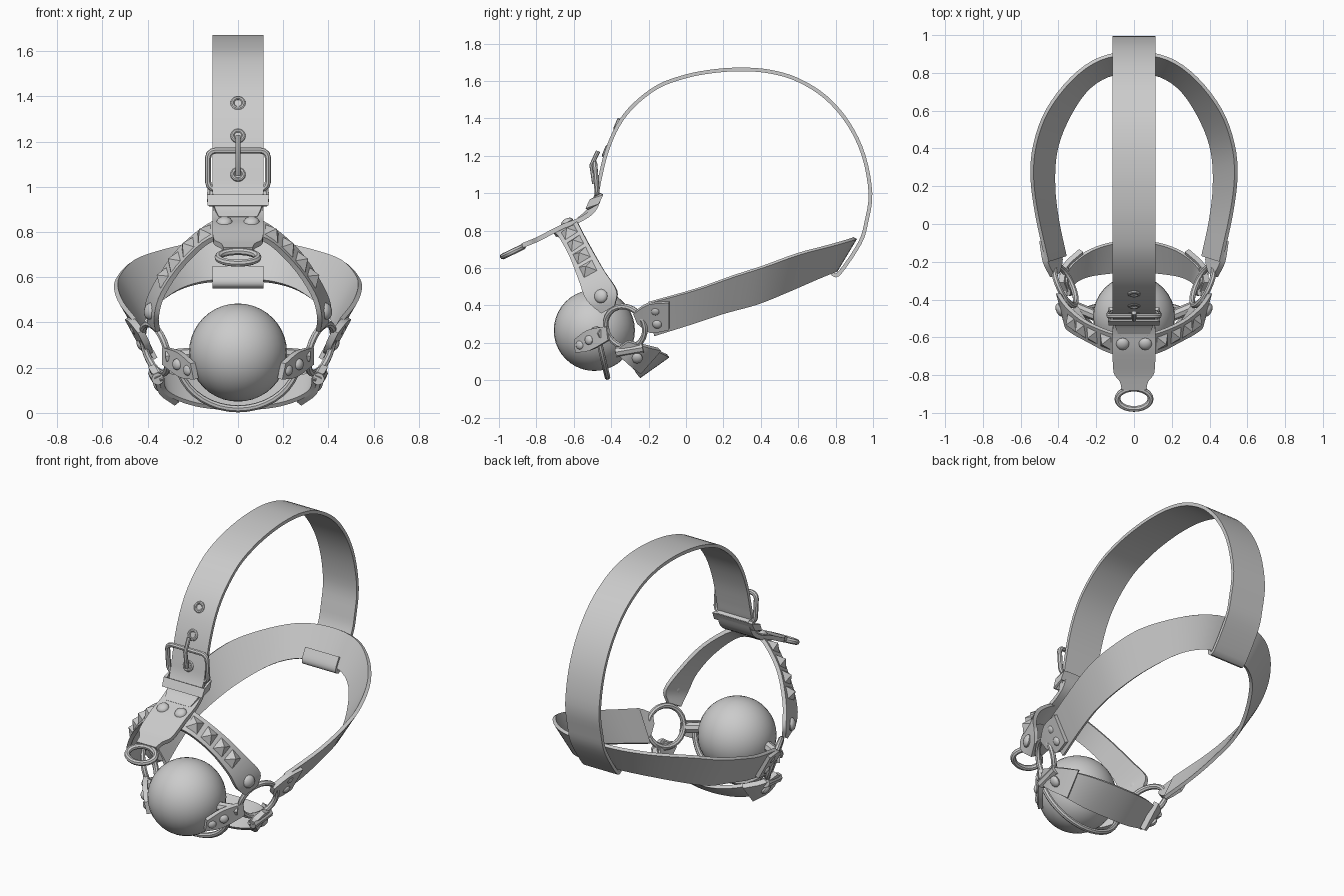
import bpy, bmesh, math
from mathutils import Vector as V

if "Cube" in bpy.data.objects:
    bpy.data.objects.remove(bpy.data.objects["Cube"])

def finish(ob, mirror=False, thick=0):
    if mirror:
        m = ob.modifiers.new("mirror", 'MIRROR')
        m.use_axis = (True, False, False)
        m.merge_threshold = 0.001
    if thick:
        s = ob.modifiers.new("thickness", 'SOLIDIFY')
        s.thickness, s.offset = thick, 0
    bpy.ops.object.select_all(action='DESELECT')
    ob.select_set(True)
    bpy.context.view_layer.objects.active = ob
    bpy.ops.object.convert(target='MESH')
    bpy.ops.object.shade_smooth_by_angle(angle=math.radians(35))
    return ob

def new_object(name, bm):
    me = bpy.data.meshes.new(name)
    bm.to_mesh(me)
    bm.free()
    ob = bpy.data.objects.new(name, me)
    bpy.context.collection.objects.link(ob)
    return ob

def smooth(pts, n, reflect=False):
    """Catmull-Rom curve through the points."""
    p = [V(q) for q in pts]
    first = V((-p[1].x, p[1].y, p[1].z)) if reflect else 2 * p[0] - p[1]
    p = [first] + p + [2 * p[-1] - p[-2]]
    out = []
    for i in range(1, len(p) - 2):
        a, b, c, d = p[i - 1:i + 3]
        for k in range(n):
            t = k / n
            out.append(0.5 * (2 * b + (c - a) * t + (2 * a - 5 * b + 4 * c - d) * t * t
                              + (3 * b - a - 3 * c + d) * t ** 3))
    return out + [p[-2]]

def ribbon(name, a, b, thick=0.02, n=4, mirror=False, closed=False):
    """Leather band stretched between two edge curves."""
    if n > 1:
        refl = mirror and a[0][0] == 0
        a, b = smooth(a, n, refl), smooth(b, n, refl)
    bm = bmesh.new()
    rows = [(bm.verts.new(p), bm.verts.new(q)) for p, q in zip(a, b)]
    if closed:
        rows.append(rows[0])
    for r, s in zip(rows, rows[1:]):
        bm.faces.new((r[0], r[1], s[1], s[0]))
    return finish(new_object(name, bm), mirror, thick)

def strap(name, path, widths, thick=0.02, n=4):
    """Band in the middle plane, path in (y, z)."""
    return ribbon(name, [(-w, y, z) for (y, z), w in zip(path, widths)],
                  [(w, y, z) for (y, z), w in zip(path, widths)], thick, n)

def tube(name, pts, r, cyclic=False, mirror=False):
    cu = bpy.data.curves.new(name, 'CURVE')
    cu.dimensions = '3D'
    cu.bevel_depth, cu.bevel_resolution, cu.use_fill_caps = r, 2, True
    s = cu.splines.new('POLY')
    s.points.add(len(pts) - 1)
    for q, p in zip(s.points, pts):
        q.co = (*p, 1)
    s.use_cyclic_u = cyclic
    ob = bpy.data.objects.new(name, cu)
    bpy.context.collection.objects.link(ob)
    return finish(ob, mirror)

def ring(name, c, normal, R, r, mirror=False, squash=1):
    q = V(normal).to_track_quat('Z', 'Y')
    pts = [V(c) + q @ V((R * math.cos(t), R * squash * math.sin(t), 0))
           for t in [i * math.tau / 24 for i in range(24)]]
    return tube(name, pts, r, True, mirror)

def rivet(name, c, normal, r=0.03):
    bm = bmesh.new()
    bmesh.ops.create_uvsphere(bm, u_segments=12, v_segments=8, radius=r)
    q = V(normal).to_track_quat('Z', 'Y')
    for v in bm.verts:
        v.co = V(c) + q @ V((v.co.x, v.co.y, v.co.z * 0.6))
    return finish(new_object(name, bm), True)

# ball
bpy.ops.mesh.primitive_uv_sphere_add(segments=32, ring_count=20, radius=0.217, location=(0, -0.49, 0.267))
ball = bpy.context.object
ball.name = "ball"
finish(ball)

# strap over the head, folded around the back band
path = [(-0.575, 0.86), (-0.52, 0.91), (-0.48, 0.99), (-0.46, 1.08), (-0.425, 1.22), (-0.365, 1.36), (-0.28, 1.47),
        (-0.15, 1.57), (0, 1.625), (0.15, 1.653), (0.3, 1.662), (0.45, 1.65), (0.6, 1.605), (0.75, 1.51),
        (0.87, 1.37), (0.95, 1.2), (0.986, 1.0), (0.965, 0.85), (0.93, 0.735), (0.825, 0.578),
        (0.79, 0.565), (0.785, 0.59), (0.815, 0.645)]
strap("head_strap", path, [0.085, 0.105] + [0.113] * 21)

# front tab holding the hanging ring
strap("front_tab", [(-0.455, 1.0), (-0.495, 0.91), (-0.57, 0.857), (-0.66, 0.822), (-0.78, 0.76), (-0.83, 0.738),
                    (-0.875, 0.72)], [0.105, 0.11, 0.113, 0.113, 0.108, 0.075, 0.065], 0.025)
ring("hanging_ring", (0, -0.925, 0.688), (0, -0.43, 0.9), 0.088, 0.016, squash=0.68)
rivet("tab_rivets", (0.06, -0.635, 0.845), (0, -0.45, 0.9), 0.035)

# buckle frame, prong and keeper
frame = []
for cx, cz, a0 in ((0.1, 1.13, 0), (-0.1, 1.13, 90), (-0.1, 1.02, 180), (0.1, 1.02, 270)):
    for k in range(4):
        t = math.radians(a0 + 30 * k)
        z = cz + 0.03 * math.sin(t)
        frame.append((cx + 0.032 * math.cos(t), -0.475 - (z - 1.0) * 0.08, z))
tube("buckle_frame", frame, 0.014, True)
tube("buckle_prong", [(0, -0.49, 1.05), (0, -0.505, 1.15), (0, -0.47, 1.225)], 0.012)
loop = [(-0.13, -0.53), (0.13, -0.53), (0.13, -0.47), (-0.13, -0.47)]
ribbon("strap_keeper", [(x, y, 0.915 + (y + 0.53) * 0.5) for x, y in loop],
       [(x, y + 0.02, 0.965 + (y + 0.53) * 0.5) for x, y in loop], 0.018, 1, closed=True)

# eyelets
for y, z in ((-0.37, 1.37), (-0.432, 1.225), (-0.475, 1.055)):
    ring("eyelet", (0, y, z), (0, -0.92, 0.38), 0.025, 0.009)

# band around the back of the head
ribbon("back_band",
       [(0, .905, .76), (.18, .875, .75), (.33, .77, .72), (.46, .6, .675), (.525, .42, .61),
        (.54, .25, .555), (.515, .05, .485), (.46, -.2, .415)],
       [(0, .8, .585), (.14, .785, .58), (.26, .7, .545), (.36, .54, .475), (.415, .38, .41),
        (.425, .2, .36), (.405, .02, .3), (.365, -.17, .24)], mirror=True)
ribbon("back_band_tab",
       [(.488, -.09, .42), (.47, -.2, .41), (.43, -.28, .36)],
       [(.41, -.09, .275), (.39, -.19, .26), (.405, -.26, .31)], 0.03, 3, True)
rivet("back_band_rivet_upper", (.46, -.165, .37), (.85, -.2, -.45), 0.026)
rivet("back_band_rivet_lower", (.43, -.155, .30), (.85, -.2, -.45), 0.026)

# studded cheek bands
A = [(0, -.70, .775), (.12, -.68, .765), (.24, -.62, .66), (.33, -.57, .53), (.36, -.53, .43), (.355, -.45, .36)]
B = [(0, -.58, .845), (.10, -.58, .845), (.25, -.52, .73), (.35, -.44, .59), (.40, -.37, .48), (.39, -.38, .40)]
ribbon("cheek_band", A, B, 0.022, mirror=True)
a, b = smooth(A, 8, True), smooth(B, 8, True)
for i in (10, 14, 18, 22):
    u = (a[i + 1] + b[i + 1] - a[i - 1] - b[i - 1]).normalized()
    w = (b[i] - a[i]).normalized()
    nrm = u.cross(w).normalized()
    if nrm.y > 0:
        nrm = -nrm
    w = nrm.cross(u)
    c = (a[i] + b[i]) / 2 + nrm * 0.01
    bm = bmesh.new()
    base = [bm.verts.new(c + u * s * 0.036 + w * t * 0.04) for s, t in ((-1, -1), (1, -1), (1, 1), (-1, 1))]
    tip = bm.verts.new(c + nrm * 0.035)
    bm.faces.new(base)
    for k in range(4):
        bm.faces.new((base[k], base[(k + 1) % 4], tip))
    bmesh.ops.recalc_face_normals(bm, faces=bm.faces)
    finish(new_object("pyramid_stud", bm), True)
rivet("cheek_rivet", (.39, -.455, .45), (.88, -.4, .1), 0.038)

# side rings joining all the bands
ring("side_ring", (.365, -.325, .285), (.87, -.4, -.3), 0.115, 0.016, True)

# tabs and posts gripping the ball
ribbon("ball_tab", [(.2, -.59, .22), (.26, -.52, .27), (.325, -.42, .29)],
       [(.185, -.585, .15), (.25, -.51, .16), (.325, -.41, .215)], 0.028, 3, True)
rivet("ball_rivet_front", (.222, -.567, .19), (.75, -.65, 0), 0.026)
rivet("ball_rivet_back", (.27, -.52, .215), (.75, -.65, 0), 0.026)
tube("ball_post", [(.19, -.49, .26), (.31, -.44, .25)], 0.03, mirror=True)

# wire hoop under the ball
tube("wire_hoop", [(.27 * math.cos(t), -.475 + .055 * math.sin(t), .25 - .232 * math.sin(t))
                   for t in [math.pi * i / 20 for i in range(21)]], 0.016)

# chin band
ribbon("chin_band", [(0, -.25, .02), (.15, -.26, .03), (.26, -.28, .06), (.325, -.32, .1), (.335, -.38, .15)],
       [(0, -.095, .13), (.13, -.105, .135), (.25, -.15, .155), (.345, -.23, .18), (.365, -.31, .2)], mirror=True)
ribbon("chin_tab", [(.27, -.25, .04), (.335, -.31, .09), (.355, -.38, .16)],
       [(.28, -.14, .165), (.365, -.22, .185), (.385, -.31, .21)], 0.03, 3, True)
rivet("chin_rivet", (.35, -.265, .12), (.8, -.2, -.55), 0.034)
tube("chin_roll", [(.355, -.375, .15), (.37, -.23, .175)], 0.028, mirror=True)
